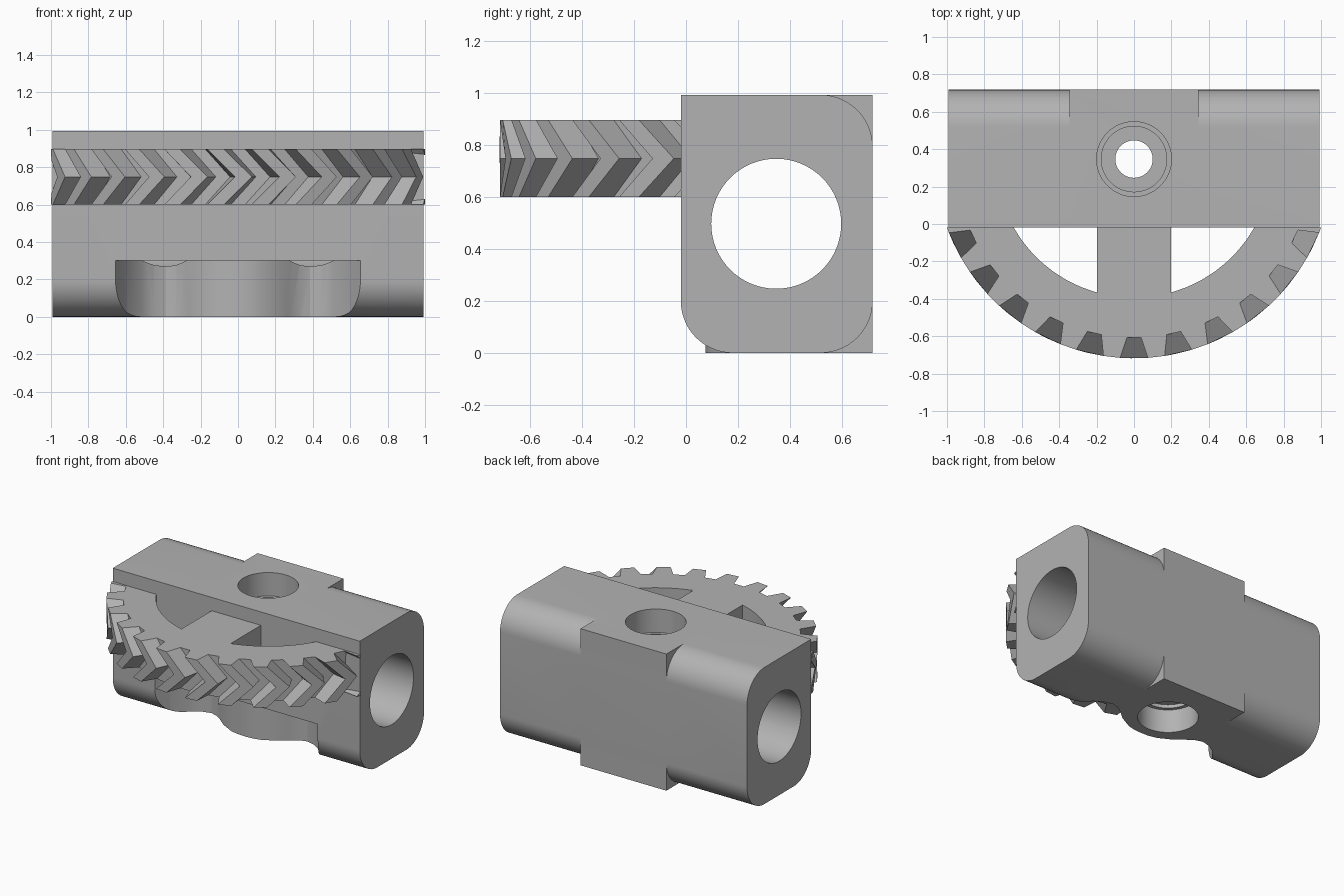
import bpy, bmesh
from math import pi, sin, cos, radians
from mathutils import Matrix, Vector

cube = bpy.data.objects.get("Cube")
if cube:
    bpy.data.objects.remove(cube, do_unlink=True)

grey = bpy.data.materials.new("machined_grey")
grey.use_nodes = True
tone = (0.45, 0.45, 0.45, 1)
grey.diffuse_color = tone
grey.node_tree.nodes["Principled BSDF"].inputs["Base Color"].default_value = tone

HOLE_Y = 0.347     # shared axis of the gear and the vertical hole
FRONT, BACK, HALF = -0.02, 0.718, 0.993


def make_object(name, bm):
    bmesh.ops.recalc_face_normals(bm, faces=bm.faces)
    mesh = bpy.data.meshes.new(name)
    bm.to_mesh(mesh)
    bm.free()
    mesh.materials.append(grey)
    obj = bpy.data.objects.new(name, mesh)
    bpy.context.collection.objects.link(obj)
    return obj


def prism(name, outline, start, end, axis="z"):
    """Extrude a 2D outline along z (outline is x, y) or x (outline is y, z)."""
    def place(a, b, d):
        return (a, b, d) if axis == "z" else (d, a, b)
    bm = bmesh.new()
    face = bm.faces.new([bm.verts.new(place(a, b, start)) for a, b in outline])
    moved = bmesh.ops.extrude_face_region(bm, geom=[face])["geom"]
    bmesh.ops.translate(bm, vec=Vector(place(0, 0, end - start)),
                        verts=[v for v in moved if isinstance(v, bmesh.types.BMVert)])
    return make_object(name, bm)


def arc(cx, cy, r, a0, a1, n):
    return [(cx + r * cos(radians(a0 + (a1 - a0) * i / n)),
             cy + r * sin(radians(a0 + (a1 - a0) * i / n))) for i in range(n + 1)]


def circle(cx, cy, r, n=64):
    return arc(cx, cy, r, 0, 360, n)[:-1]


def combine(target, tool, operation):
    mod = target.modifiers.new(operation, "BOOLEAN")
    mod.operation, mod.solver, mod.object = operation, "EXACT", tool
    bpy.context.view_layer.objects.active = target
    bpy.ops.object.modifier_apply(modifier=mod.name)
    bpy.data.objects.remove(tool, do_unlink=True)


def smooth(obj, angle):
    bpy.ops.object.select_all(action="DESELECT")
    obj.select_set(True)
    bpy.context.view_layer.objects.active = obj
    bpy.ops.object.shade_smooth_by_angle(angle=radians(angle))


# Housing: rounded bar with a square middle section
R = 0.2
bar = ([(FRONT, 0.993)] + arc(FRONT + R, R, R, 180, 270, 14)
       + arc(BACK - R, R, R, 270, 360, 14)
       + arc(BACK - R, 0.993 - R, R, 0, 90, 14))
housing = prism("housing", bar, -HALF, HALF, "x")
middle = [(FRONT, 0), (BACK, 0), (BACK, 0.993), (FRONT, 0.993)]
combine(housing, prism("middle", middle, -0.345, 0.345, "x"), "UNION")

# Clearance pocket under the front, leaving a boss around the hole
half = [(0.655, FRONT), (0.6, 0.08), (0.515, 0.19), (0.45, 0.23), (0.385, 0.247),
        (0.33, 0.23), (0.28, 0.195), (0.22, 0.145), (0.12, 0.092), (0.06, 0.078)]
pocket = ([(0.655, -0.2)] + half + [(0, 0.075)]
          + [(-x, y) for x, y in reversed(half)] + [(-0.655, -0.2)])
combine(housing, prism("pocket", pocket, -0.1, 0.3), "DIFFERENCE")

# Long bore and stepped vertical hole
combine(housing, prism("bore", circle(HOLE_Y, 0.497, 0.25), -1.2, 1.2, "x"), "DIFFERENCE")
for radius, depth in ((0.2, 0.17), (0.175, 0.195), (0.1, 0.45)):
    for low, high in ((-0.1, depth), (0.993 - depth, 1.1)):
        combine(housing, prism("step", circle(0, HOLE_Y, radius), low, high), "DIFFERENCE")
smooth(housing, 28)

# Herringbone gear sector: three outline layers, the middle one twisted
TEETH, LOW, HIGH, TWIST = 28, 0.6, 0.896, 0.14
tooth = [(1.065, -0.07), (0.955, -0.04), (0.955, 0.04), (1.065, 0.07)]
bm = bmesh.new()
layers = []
for z, twist in ((LOW, 0), ((LOW + HIGH) / 2, TWIST), (HIGH, 0)):
    outer, inner = [], []
    for i in range(TEETH):
        for r, a in tooth:
            base = -pi / 2 + 2 * pi * i / TEETH + a
            t = base + twist
            outer.append(bm.verts.new((r * cos(t), HOLE_Y + r * sin(t), z)))
            inner.append(bm.verts.new((0.74 * cos(base), HOLE_Y + 0.74 * sin(base), z)))
    layers.append((outer, inner))
count = TEETH * len(tooth)
for i in range(count):
    j = (i + 1) % count
    for (o1, n1), (o2, n2) in zip(layers, layers[1:]):
        bm.faces.new((o1[i], o1[j], o2[j], o2[i]))
        bm.faces.new((n1[j], n1[i], n2[i], n2[j]))
    for o, n in (layers[0], layers[-1]):
        bm.faces.new((o[i], o[j], n[j], n[i]))
bmesh.ops.bisect_plane(bm, geom=bm.verts[:] + bm.edges[:] + bm.faces[:],
                       plane_co=(0, FRONT + 0.002, 0), plane_no=(0, 1, 0), clear_outer=True)
bmesh.ops.holes_fill(bm, edges=[e for e in bm.edges if e.is_boundary])
gear = make_object("herringbone_gear", bm)

# Spoke joining the rim to the housing
spoke = [(-0.198, -0.4), (0.198, -0.4), (0.198, 0), (-0.198, 0)]
combine(gear, prism("spoke", spoke, LOW, HIGH), "UNION")
smooth(gear, 10)
